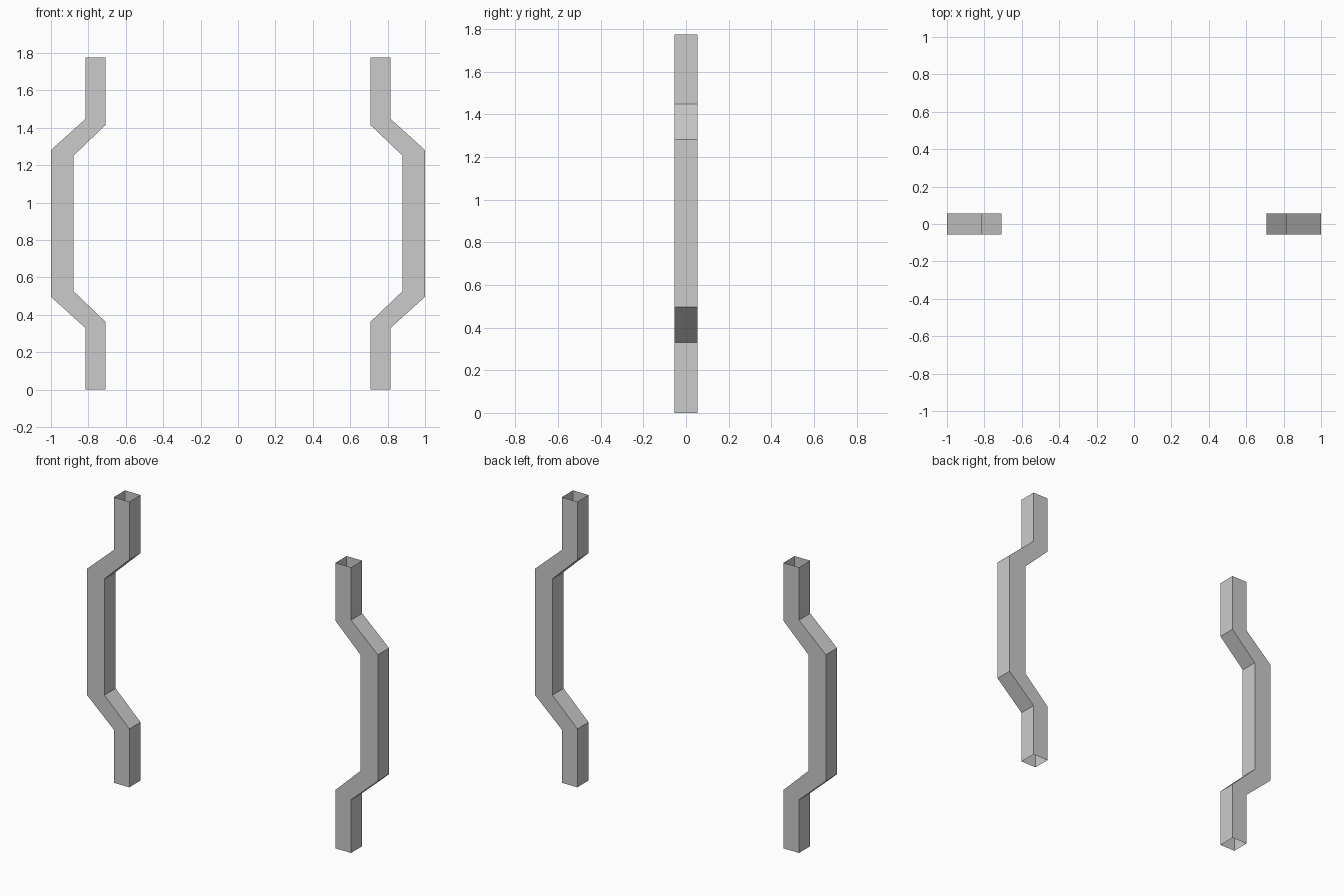
import bpy, bmesh

if "Cube" in bpy.data.objects:
    bpy.data.objects.remove(bpy.data.objects["Cube"])

HALF_DEPTH = 0.055
# Bent path of the tube: (inner x, inner z, outer x, outer z)
RINGS = [
    (0.709, 0.0, 0.816, 0.0),
    (0.709, 0.363, 0.816, 0.33),
    (0.88, 0.527, 1.0, 0.496),
    (0.88, 1.25, 1.0, 1.281),
    (0.709, 1.414, 0.816, 1.447),
    (0.709, 1.775, 0.816, 1.775),
]


def bent_tube(name, side):
    """Square tube with open ends, following the bent path."""
    bm = bmesh.new()
    rings = []
    for xi, zi, xo, zo in RINGS:
        corners = [(xi, -HALF_DEPTH, zi), (xo, -HALF_DEPTH, zo),
                   (xo, HALF_DEPTH, zo), (xi, HALF_DEPTH, zi)]
        rings.append([bm.verts.new((side * x, y, z)) for x, y, z in corners])
    for a, b in zip(rings, rings[1:]):
        for i in range(4):
            j = (i + 1) % 4
            face = [a[i], a[j], b[j], b[i]]
            bm.faces.new(face if side > 0 else face[::-1])
    mesh = bpy.data.meshes.new(name)
    bm.to_mesh(mesh)
    bm.free()
    obj = bpy.data.objects.new(name, mesh)
    bpy.context.collection.objects.link(obj)


# Mirrored pair of posts
bent_tube("right_post", 1)
bent_tube("left_post", -1)
